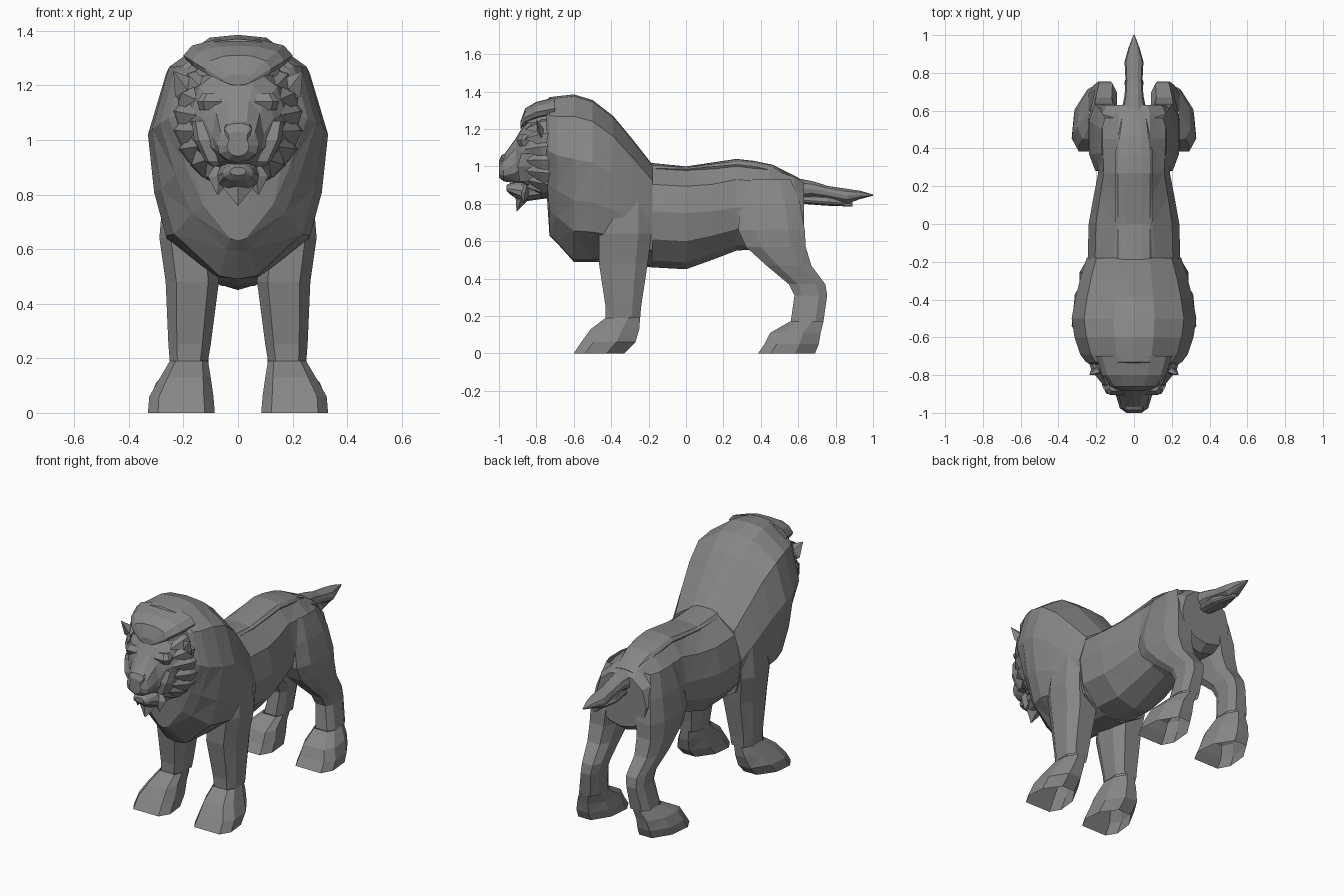
import bpy, bmesh, math, random
from mathutils import Vector

random.seed(4)
TORSO = [(0, 1), (.42, .95), (.84, .6), (1, 0), (.92, -.5), (.5, -.88), (0, -1)]
MANE = [(0, 1), (.33, .97), (.8, .66), (1, 0), (.95, -.4), (.83, -.7), (.25, -.98), (0, -1)]
LEG = [(1, .5), (.6, 1), (-.6, 1), (-1, .5), (-1, -.5), (-.6, -1), (.6, -1), (1, -.5)]
PAW = [(.9, .3), (.35, 1), (-.35, 1), (-.9, .3), (-1, -.55), (-.7, -1), (.7, -1), (1, -.55)]

# Dark grey coat for every part
coat = bpy.data.materials.new("dark_coat")
coat.diffuse_color = (.24, .24, .24, 1)


def loft(name, rings, mirror=False, caps=True):
    bm = bmesh.new()
    rows = [[bm.verts.new(p) for p in r] for r in rings]
    n = len(rows[0])
    for a, b in zip(rows, rows[1:]):
        for i in range(n):
            j = (i + 1) % n
            bm.faces.new((a[i], a[j], b[j], b[i]))
    if caps:
        bm.faces.new(rows[0])
        bm.faces.new(rows[-1])
    bmesh.ops.recalc_face_normals(bm, faces=bm.faces)
    bmesh.ops.triangulate(bm, faces=bm.faces, quad_method='SHORT_EDGE')
    me = bpy.data.meshes.new(name)
    bm.to_mesh(me)
    bm.free()
    me.materials.append(coat)
    ob = bpy.data.objects.new(name, me)
    bpy.context.collection.objects.link(ob)
    if mirror:
        ob.modifiers.new("mirror", 'MIRROR')
    return ob


def body(name, rows, prof=TORSO, caps=True):
    # rows: y, top z, widest z, bottom z, half width, how pointed the underside is
    rings = []
    for y, zt, zw, zb, w, *k in rows:
        k = k[0] if k else 0
        half = [(u * w * (1 + k * min(v, 0)), y, zw + v * ((zt - zw) if v > 0 else (zw - zb)))
                for u, v in prof]
        rings.append(half + [(-x, yy, z) for x, yy, z in half[-2:0:-1]])
    return loft(name, rings, caps=caps)


def limb(name, rows, prof=LEG, caps=True):
    # rows: z, inner x, outer x, front y, back y
    return loft(name, [[((a + b) / 2 + u * (b - a) / 2, (c + d) / 2 + v * (d - c) / 2, z)
                        for u, v in prof] for z, a, b, c, d in rows], True, caps)


def tuft(name, base, tip, width, thick=.4, mirror=True):
    # flattened four-sided lock of hair
    base, tip = Vector(base), Vector(tip)
    d = (tip - base).normalized()
    s = d.cross(Vector((0, 1, 0))).normalized()
    t = d.cross(s)

    def ring(c, k):
        return [c + s * width * k, c + t * width * thick * k,
                c - s * width * k, c - t * width * thick * k]
    return loft(name, [ring(base, .6), ring(base.lerp(tip, .4), 1), ring(tip, .04)], mirror)


# Torso and mane
body("torso", [(-.18, 1.0, .76, .46, .245), (0, .99, .75, .45, .24),
               (.14, 1.0, .76, .50, .215), (.27, 1.03, .78, .55, .19), (.45, 1.0, .78, .56, .20),
               (.58, .95, .76, .56, .20), (.63, .92, .76, .60, .17)])
body("mane", [(-.18, 1.01, .76, .46, .25), (-.29, 1.15, .86, .47, .285), (-.39, 1.27, .95, .49, .31),
              (-.50, 1.355, 1.02, .49, .33, .05), (-.60, 1.385, 1.04, .49, .315, .15),
              (-.69, 1.375, 1.06, .59, .285, .4), (-.73, 1.37, 1.08, .63, .255, .55),
              (-.745, 1.35, 1.09, .86, .23, .2)], MANE)
# Raised ridge along the back
body("back_ridge", [(-.2, 1.02, .99, .97, .1), (0, 1.0, .985, .96, .1), (.27, 1.04, 1.01, .98, .1),
                    (.36, 1.03, 1.0, .97, .1), (.46, 1.01, .98, .95, .09), (.6, .94, .92, .9, .07)])

# Head
body("face", [(-.74, 1.28, 1.1, .86, .19), (-.83, 1.26, 1.1, .87, .17), (-.88, 1.20, 1.08, .90, .13),
              (-.91, 1.15, 1.02, .91, .095), (-.975, 1.06, .98, .92, .075), (-1.0, 1.01, .98, .94, .04)])
body("lower_jaw", [(-.74, .93, .88, .83, .11), (-.88, .92, .87, .81, .075),
                   (-.94, .91, .88, .85, .055), (-.96, .9, .885, .87, .03)])
body("nose", [(-.93, 1.09, 1.06, 1.0, .05), (-.985, 1.06, 1.04, .98, .05), (-1.0, 1.03, 1.02, .97, .035)])
body("forehead_tuft", [(-.70, 1.37, 1.31, 1.26, .2), (-.80, 1.345, 1.29, 1.24, .17),
                       (-.86, 1.31, 1.26, 1.22, .12), (-.885, 1.24, 1.22, 1.2, .05)])
limb("cheek", [(.92, .06, .12, -.89, -.78), (1.0, .08, .16, -.9, -.78), (1.07, .1, .17, -.88, -.78)])
limb("brow", [(1.11, .05, .14, -.89, -.82), (1.14, .04, .15, -.905, -.82), (1.17, .05, .13, -.885, -.82)])
limb("eye", [(1.075, .07, .1, -.89, -.86), (1.095, .06, .115, -.895, -.86), (1.112, .07, .1, -.89, -.86)])
tuft("ear", (.16, -.76, 1.15), (.235, -.80, 1.25), .05)
tuft("beard", (0, -.86, .88), (0, -.905, .76), .06, .6, False)
tuft("beard_side", (.06, -.85, .9), (.075, -.87, .80), .045, .6)
# Locks of the mane around the face
for i in range(8):
    a = math.radians(-62 + i * 17)
    c, s = math.cos(a), math.sin(a)
    k = random.uniform(.9, 1.1)
    tuft("mane_lock", (.23 * c, -.70, 1.08 + .24 * s), (.17 * c * k, -.86, 1.07 + .2 * s), .06, .5)

# Legs and paws, open where they meet the body and the ground
limb("front_leg", [(.97, .12, .23, -.42, -.22), (.80, .10, .275, -.45, -.19), (.64, .08, .288, -.465, -.185),
                   (.48, .07, .265, -.465, -.205), (.25, .10, .255, -.43, -.24),
                   (.19, .11, .25, -.43, -.245)], caps=False)
limb("front_paw", [(.19, .11, .25, -.43, -.245), (.13, .10, .285, -.51, -.25),
                   (.06, .09, .325, -.56, -.27), (0, .085, .33, -.60, -.33)], PAW, False)
limb("hind_leg", [(.93, .08, .17, .32, .56), (.80, .07, .21, .29, .61), (.66, .07, .238, .28, .635),
                  (.57, .08, .24, .32, .64), (.47, .09, .23, .43, .67), (.37, .09, .21, .55, .745),
                  (.31, .10, .21, .58, .755), (.17, .11, .24, .56, .735)], caps=False)
limb("hind_paw", [(.17, .11, .24, .555, .735), (.11, .10, .30, .45, .72),
                  (.05, .09, .325, .42, .71), (0, .085, .33, .385, .69)], PAW, False)

# Tail
body("tail", [(.58, .94, .88, .82, .07), (.68, .92, .88, .83, .05), (.76, .895, .865, .82, .045),
              (.86, .88, .845, .80, .05), (.93, .87, .85, .825, .03), (1.0, .85, .847, .843, .004)])
body("tail_lock", [(.62, .85, .82, .80, .04), (.75, .85, .81, .79, .05), (.89, .81, .80, .785, .01)])
